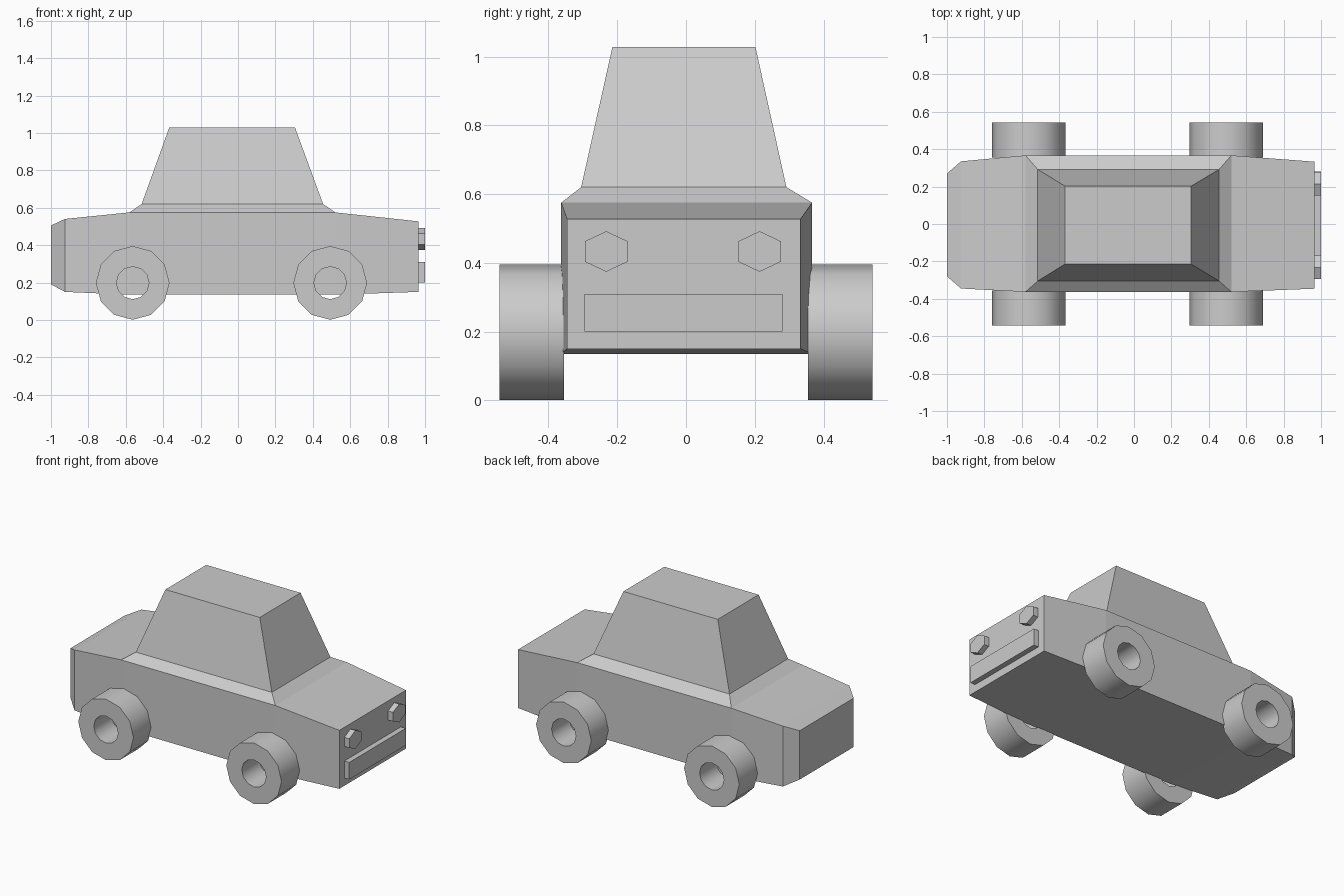
import bpy
import bmesh
from math import cos, sin, tau, radians

cube = bpy.data.objects.get("Cube")
if cube:
    bpy.data.objects.remove(cube, do_unlink=True)

# Single plain grey paint
GREY = (0.6, 0.6, 0.6, 1.0)
paint = bpy.data.materials.new("plain_grey")
paint.use_nodes = True
paint.diffuse_color = GREY
paint.node_tree.nodes["Principled BSDF"].inputs["Base Color"].default_value = GREY


def finish(name, bm):
    bmesh.ops.recalc_face_normals(bm, faces=bm.faces)
    mesh = bpy.data.meshes.new(name)
    bm.to_mesh(mesh)
    bm.free()
    mesh.materials.append(paint)
    obj = bpy.data.objects.new(name, mesh)
    bpy.context.collection.objects.link(obj)
    return obj


def add_ring(bm, points):
    return [bm.verts.new(p) for p in points]


def bridge(bm, a, b, skip=()):
    n = len(a)
    for i in range(n):
        if i not in skip:
            bm.faces.new((a[i], a[(i + 1) % n], b[(i + 1) % n], b[i]))


# Body: box sections lofted from tail to nose, with the cabin on the open middle
def build_body():
    bm = bmesh.new()
    # x, low z, high z, right y, left y
    sections = [
        (-1.0, 0.19, 0.505, -0.28, 0.27),
        (-0.925, 0.15, 0.54, -0.345, 0.335),
        (-0.58, 0.135, 0.575, -0.363, 0.367),
        (0.52, 0.135, 0.575, -0.363, 0.367),
        (0.965, 0.15, 0.527, -0.346, 0.333),
    ]
    rings = [add_ring(bm, [(x, r, lo), (x, l, lo), (x, l, hi), (x, r, hi)])
             for x, lo, hi, r, l in sections]
    for i in range(4):
        bridge(bm, rings[i], rings[i + 1], skip=(2,) if i == 2 else ())
    bm.faces.new(rings[0])
    bm.faces.new(rings[-1])

    # Cabin: shoulder, sloping sides and roof
    level = [rings[2][3], rings[3][3], rings[3][2], rings[2][2]]
    for z, x0, x1, y0, y1 in [(0.62, -0.515, 0.455, -0.305, 0.292),
                              (1.028, -0.368, 0.305, -0.214, 0.202)]:
        upper = add_ring(bm, [(x0, y0, z), (x1, y0, z), (x1, y1, z), (x0, y1, z)])
        bridge(bm, level, upper)
        level = upper
    bm.faces.new(level)
    return finish("car_body", bm)


# Wheel: twelve-sided tube with an open hub
def build_wheel(name, x, side):
    bm = bmesh.new()
    profile = [(0.197, 0.355), (0.197, 0.542), (0.087, 0.542), (0.087, 0.355)]
    rings = [add_ring(bm, [(x + r * cos(tau * i / 12), side * y,
                            0.198 + r * sin(tau * i / 12)) for i in range(12)])
             for r, y in profile]
    for i in range(4):
        bridge(bm, rings[i], rings[(i + 1) % 4])
    wheel = finish(name, bm)
    bpy.ops.object.select_all(action="DESELECT")
    wheel.select_set(True)
    bpy.context.view_layer.objects.active = wheel
    bpy.ops.object.shade_smooth_by_angle(angle=radians(40))


# Plate standing out from the nose, drawn from an outline of (y, z) points
def build_plate(name, outline):
    bm = bmesh.new()
    back = add_ring(bm, [(0.96, y, z) for y, z in outline])
    front = add_ring(bm, [(1.0, y, z) for y, z in outline])
    bridge(bm, back, front)
    bm.faces.new(back)
    bm.faces.new(front)
    finish(name, bm)


build_body()
for side, label in ((-1, "right"), (1, "left")):
    build_wheel("front_wheel_" + label, 0.493, side)
    build_wheel("rear_wheel_" + label, -0.563, side)

# Hexagonal headlights and front bumper
for y, label in ((-0.232, "right"), (0.214, "left")):
    build_plate("headlight_" + label,
                [(y + 0.072 * sin(tau * i / 6), 0.433 + 0.059 * cos(tau * i / 6))
                 for i in range(6)])
build_plate("front_bumper", [(-0.295, 0.2), (0.281, 0.2), (0.281, 0.31), (-0.295, 0.31)])
